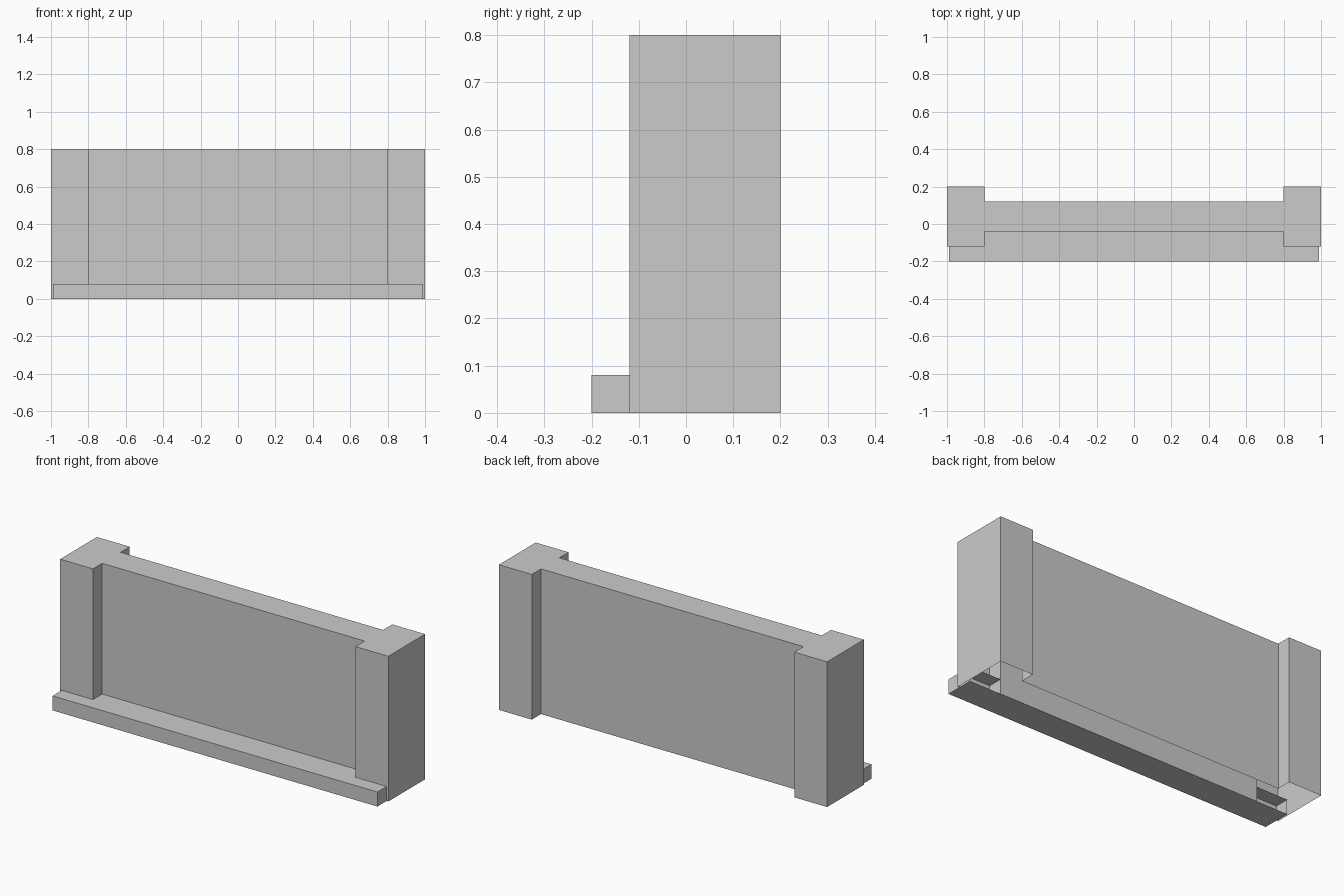
import bpy, bmesh
from mathutils import Vector

if "Cube" in bpy.data.objects:
    bpy.data.objects.remove(bpy.data.objects["Cube"])


def prism(name, profile, height, open_test):
    """Extrude a plan outline upward, then drop faces that are left open."""
    bm = bmesh.new()
    base = bm.faces.new([bm.verts.new((x, y, 0)) for x, y in profile])
    ext = bmesh.ops.extrude_face_region(bm, geom=[base], use_keep_orig=True)
    top = [g for g in ext["geom"] if isinstance(g, bmesh.types.BMVert)]
    bmesh.ops.translate(bm, verts=top, vec=Vector((0, 0, height)))
    bmesh.ops.recalc_face_normals(bm, faces=bm.faces[:])
    bm.normal_update()
    drop = [f for f in bm.faces if open_test(f.normal, f.calc_center_median())]
    bmesh.ops.delete(bm, geom=drop, context='FACES')
    me = bpy.data.meshes.new(name)
    bm.to_mesh(me)
    bm.free()
    ob = bpy.data.objects.new(name, me)
    bpy.context.collection.objects.link(ob)
    return ob


# Wall panel with end pillars: one H-shaped outline, hollow and open underneath
half = [(0.8, -0.04), (0.8, -0.12), (1.0, -0.12),
        (1.0, 0.2), (0.8, 0.2), (0.8, 0.12)]
outline = half + [(-x, y) for x, y in reversed(half)]
prism("wall_with_pillars", outline, 0.8, lambda n, c: n.z < -0.5)

# Front plinth ledge: runs back to the panel, open at the rear
ledge = [(-0.99, -0.2), (0.99, -0.2), (0.99, -0.04), (-0.99, -0.04)]
prism("front_ledge", ledge, 0.08, lambda n, c: n.y > 0.5)
